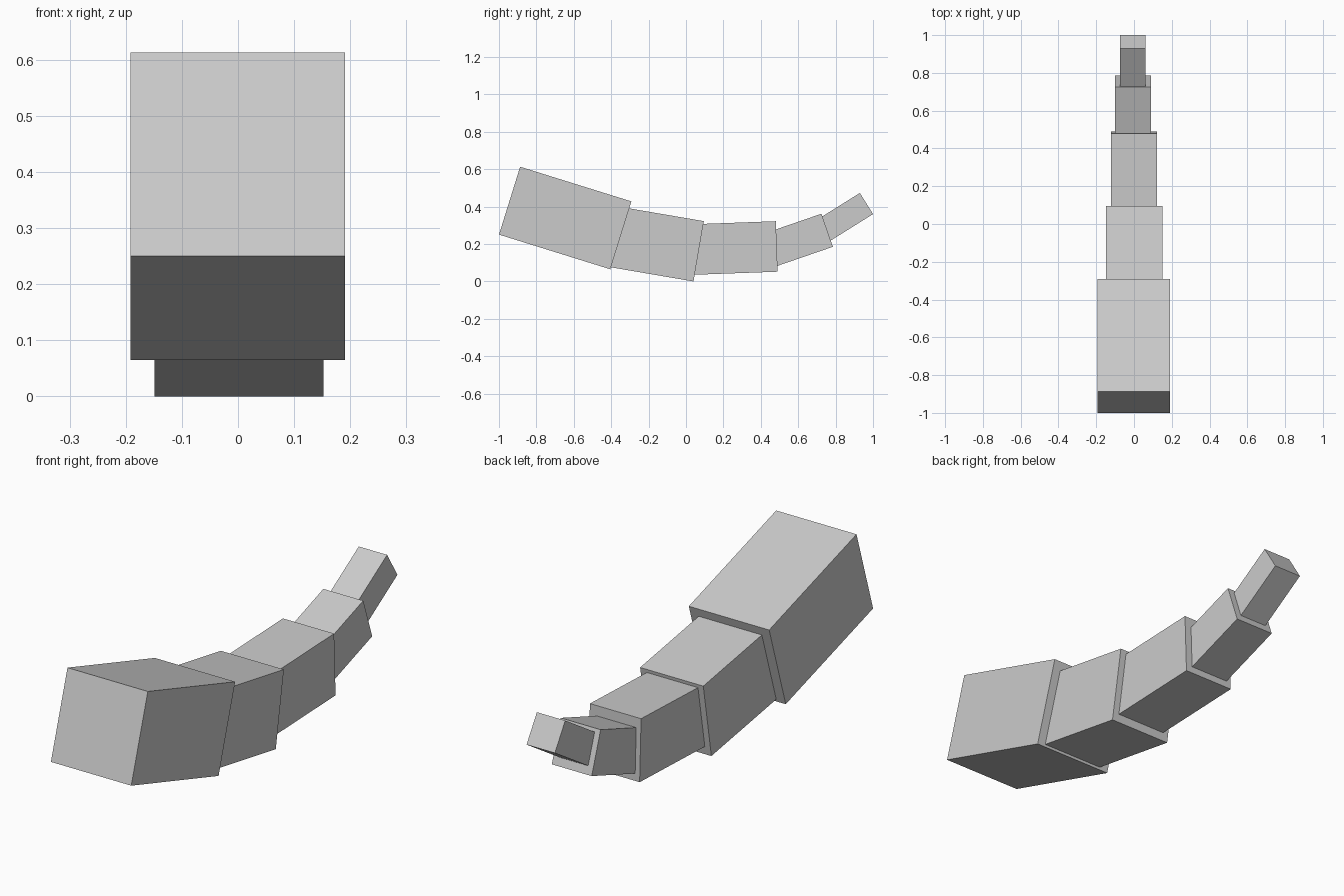
import bpy
import bmesh
from math import radians
from mathutils import Matrix, Vector

cube = bpy.data.objects.get("Cube")
if cube:
    bpy.data.objects.remove(cube, do_unlink=True)

# Single plain grey material
GREY = (0.6, 0.6, 0.6, 1.0)
grey = bpy.data.materials.new("plain_grey")
grey.use_nodes = True
grey.diffuse_color = GREY
grey.node_tree.nodes["Principled BSDF"].inputs["Base Color"].default_value = GREY


def segment(name, back_y, back_z, pitch, length, height, left, right):
    """Box whose lower rear edge sits at (back_y, back_z), pitched about x."""
    bm = bmesh.new()
    bmesh.ops.create_cube(bm, size=1)
    size = Matrix.Diagonal((left - right, length, height, 1))
    rear_edge = Matrix.Translation((0, -length / 2, height / 2))
    bm.transform(rear_edge @ size)
    mesh = bpy.data.meshes.new(name)
    bm.to_mesh(mesh)
    bm.free()
    mesh.materials.append(grey)
    obj = bpy.data.objects.new(name, mesh)
    obj.location = Vector(((left + right) / 2, back_y, back_z))
    obj.rotation_euler.x = radians(pitch)
    bpy.context.collection.objects.link(obj)


# Tapering chain: each segment is tucked into the one before it
segment("base_segment", -0.405, 0.065, -17.3, 0.623, 0.38, 0.191, -0.192)
segment("second_segment", 0.04, 0.0, -9.7, 0.47, 0.327, 0.152, -0.149)
segment("middle_segment", 0.49, 0.052, 2.1, 0.47, 0.27, 0.122, -0.122)
segment("fourth_segment", 0.785, 0.185, 19, 0.33, 0.187, 0.09, -0.10)
segment("tip_segment", 1.0, 0.36, 32, 0.29, 0.133, 0.06, -0.075)
